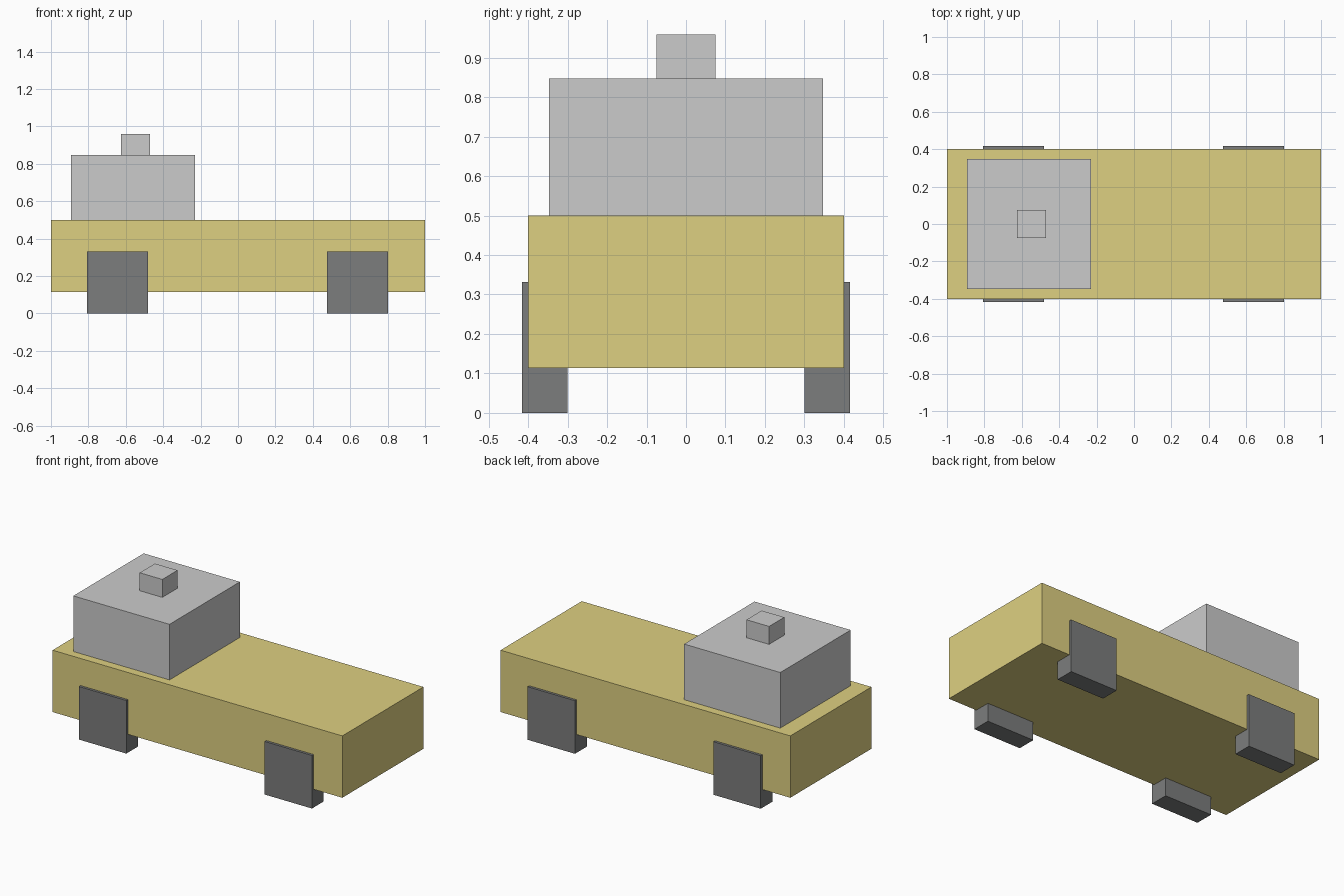
import bpy

if "Cube" in bpy.data.objects:
    bpy.data.objects.remove(bpy.data.objects["Cube"])


def material(name, rgb):
    mat = bpy.data.materials.new(name)
    mat.diffuse_color = (*rgb, 1)
    mat.use_nodes = True
    mat.node_tree.nodes["Principled BSDF"].inputs["Base Color"].default_value = mat.diffuse_color
    return mat


def box(name, x, y, z, mat=None):
    """Box spanning the (min, max) ranges given for each axis."""
    spans = (x, y, z)
    bpy.ops.mesh.primitive_cube_add(size=1, location=[(a + b) / 2 for a, b in spans])
    obj = bpy.context.object
    obj.name = name
    obj.scale = [b - a for a, b in spans]
    bpy.ops.object.transform_apply(location=False, rotation=False, scale=True)
    if mat:
        obj.data.materials.append(mat)
    return obj


ochre = material("ochre", (0.73, 0.63, 0.22))
black = material("black", (0.2, 0.205, 0.205))

# Long body slab
box("body", (-1, 1), (-0.4, 0.4), (0.114, 0.5), ochre)

# Cabin towards one end, with a small hatch on its roof
box("cabin", (-0.894, -0.23), (-0.347, 0.347), (0.5, 0.847))
box("roof_hatch", (-0.626, -0.47), (-0.075, 0.075), (0.847, 0.959))

# Four blocky wheels, set into the body and standing slightly proud of it
for end, x in (("left", (-0.807, -0.48)), ("right", (0.475, 0.802))):
    for side, y in (("front", (-0.416, -0.3)), ("back", (0.3, 0.416))):
        box(f"wheel_{side}_{end}", x, y, (0, 0.331), black)
